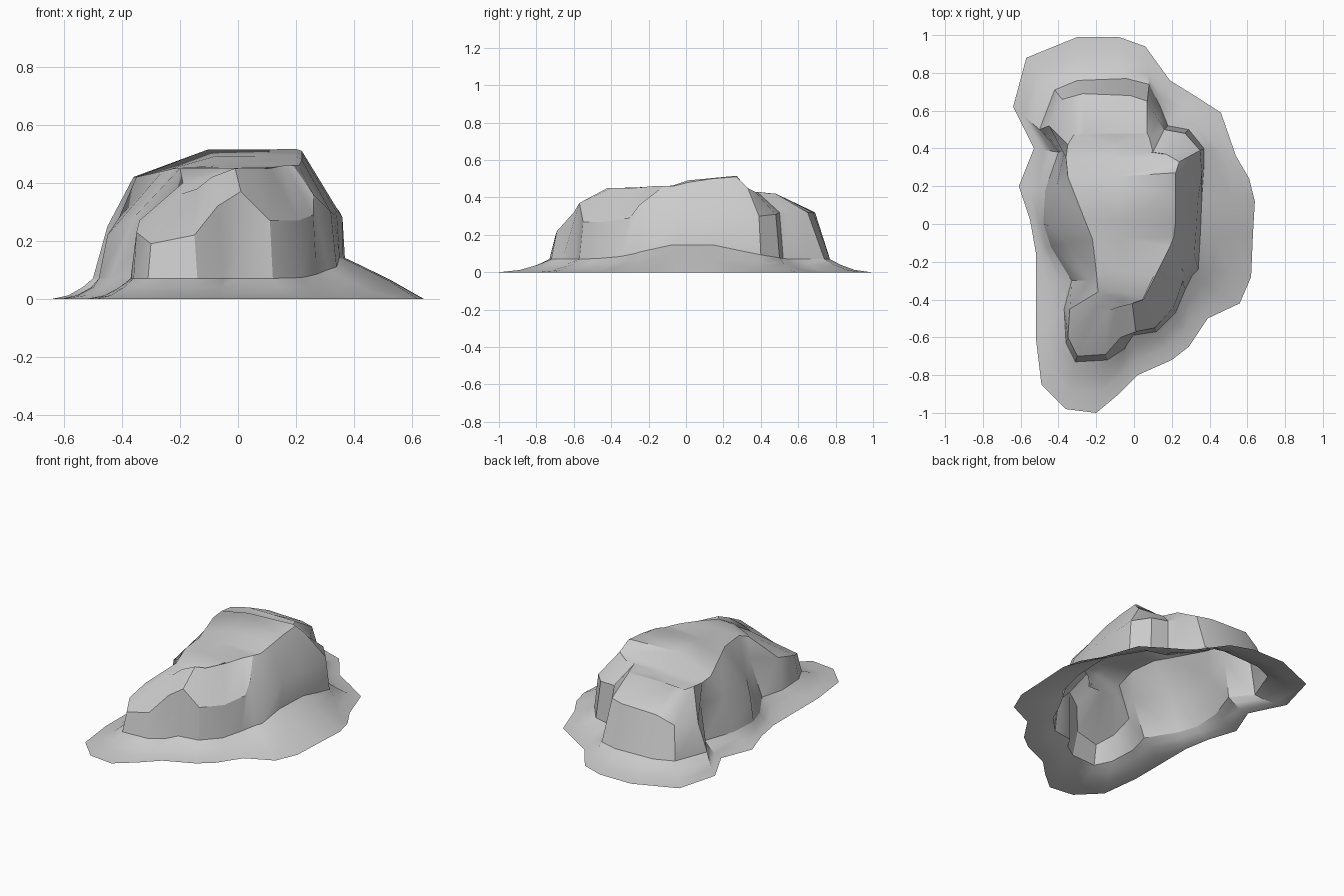
import bpy
import bmesh
import math
from mathutils import Vector

default_cube = bpy.data.objects.get("Cube")
if default_cube:
    bpy.data.objects.remove(default_cube, do_unlink=True)

# One plain stone colour
stone = bpy.data.materials.new("grey_stone")
stone.use_nodes = True
stone_colour = (0.6, 0.6, 0.6, 1)
stone.diffuse_color = stone_colour
stone.node_tree.nodes["Principled BSDF"].inputs["Base Color"].default_value = stone_colour

# Contours in hundredths, anticlockwise from the front tip
OUTLINE = [(-36, -98), (-20, -100), (-8, -90), (2, -80), (20, -72), (29, -65), (39, -50),
           (56, -42), (62, -28), (63, -5), (64, 12), (61, 24), (54, 36), (46, 59),
           (32, 68), (19, 76), (6, 94), (-8, 99), (-30, 99), (-57, 88), (-64, 62),
           (-53, 40), (-61, 20), (-55, 2), (-52, -15), (-52, -35), (-52, -60), (-49, -85)]
FOOT = [(-31, -73), (-14, -72), (-5, -66), (-1, -59), (12, -57), (22, -47), (27, -35),
        (31, -27), (34, -24), (35, -8), (36, 15), (37, 30), (37, 40), (29, 50),
        (18, 52), (14, 62), (8, 74), (-4, 77), (-30, 76), (-42, 71), (-50, 50),
        (-40, 38), (-47, 18), (-48, 0), (-44, -12), (-33, -30), (-37, -45), (-36, -63)]
BROW = [(-30, -70, 19), (-15, -69, 22), (-7, -60, 32), (1, -57, 37), (11, -55, 27),
        (21, -44, 27), (26, -30, 29), (26, -25, 36), (32, -16, 30), (33, -2, 29),
        (34, 14, 30), (36, 27, 28), (35, 39, 30), (27, 48, 31), (16, 50, 32),
        (13, 55, 32), (7, 65, 32), (-2, 68, 32), (-27, 69, 32), (-38, 66, 27),
        (-45, 52, 25), (-37, 38, 30), (-41, 20, 28), (-45, -1, 22), (-36, -10, 28),
        (-24, -30, 30), (-34, -45, 27), (-35, -60, 23)]
RIM = [(-20, -44, 36), (-14, -46, 38), (-9, -44, 42), (-1, -42, 45), (5, -40, 45),
       (11, -28, 45), (16, -18, 46), (19, -12, 46), (21, -7, 46), (22, 1, 48),
       (22, 14, 50), (22, 27, 51), (24, 33, 45), (17, 37, 43), (10, 38, 43),
       (8, 46, 42), (7, 48, 42), (-8, 48, 42), (-26, 48, 42), (-32, 47, 41),
       (-35, 42, 42), (-36, 35, 42), (-35, 25, 42), (-26, 2, 44), (-22, -8, 45),
       (-20, -25, 45), (-19, -36, 40), (-20, -40, 37)]
# Height of the summit from front to back
CREST = [(-46, 38), (-38, 45), (-8, 46), (0, 49), (27, 51.6), (34, 43), (48, 42)]


def crest_height(y):
    for (y_near, z_near), (y_far, z_far) in zip(CREST, CREST[1:]):
        if y <= y_far:
            return z_near + (z_far - z_near) * (y - y_near) / (y_far - y_near)
    return CREST[-1][1]


def ledge(x, y):
    """How strongly the raised left shelf affects a point."""
    return math.exp(-((x - 40) / 20) ** 2 - ((y - 3) / 32) ** 2)


def lofted(rings, name, cap=False):
    """Join matching contours with quads, optionally closing the last one."""
    mesh = bmesh.new()
    loops = [[mesh.verts.new(Vector(p) / 100) for p in ring] for ring in rings]
    for lower, upper in zip(loops, loops[1:]):
        for i in range(len(lower)):
            j = (i + 1) % len(lower)
            mesh.faces.new((lower[i], lower[j], upper[j], upper[i]))
    if cap:
        zip_summit(mesh, loops[-1])
    data = bpy.data.meshes.new(name)
    mesh.to_mesh(data)
    mesh.free()
    part = bpy.data.objects.new(name, data)
    bpy.context.collection.objects.link(part)
    data.materials.append(stone)
    bpy.ops.object.select_all(action="DESELECT")
    part.select_set(True)
    bpy.context.view_layer.objects.active = part
    bpy.ops.object.shade_smooth_by_angle(angle=math.radians(32))
    return part


def zip_summit(mesh, loop):
    """Bridge the two sides of the summit from front to back."""
    right = loop[1:17]
    left = [loop[1], loop[0]] + loop[:16:-1]
    a = b = 0
    while a < len(right) - 1 or b < len(left) - 1:
        step_right = b == len(left) - 1 or (
            a < len(right) - 1 and right[a + 1].co.y <= left[b + 1].co.y)
        tip = right[a + 1] if step_right else left[b + 1]
        corners = (right[a], tip, left[b])
        if len(set(corners)) == 3:
            mesh.faces.new(corners)
        if step_right:
            a += 1
        else:
            b += 1


# Sloping ground apron, open underneath
outline = [(x, y, 0) for x, y in OUTLINE]
foot = [(x, y, 7 + 9 * ledge(x, y)) for x, y in FOOT]


def apron_ring(t):
    ring = []
    for start, end in zip(outline, foot):
        x, y, _ = Vector(start).lerp(Vector(end), t)
        ring.append((x, y, end[2] * t ** (1.9 - 1.2 * ledge(end[0], end[1]))))
    return ring


lofted([outline, apron_ring(0.4), apron_ring(0.74), foot], "ground_apron")

# Cliffs, shoulders and the raised summit
summit = [(x * (0.92 if x > 0 else 0.3), y, crest_height(y)) for x, y, z in RIM]
lofted([foot, BROW, RIM, summit], "rock_outcrop", cap=True)
